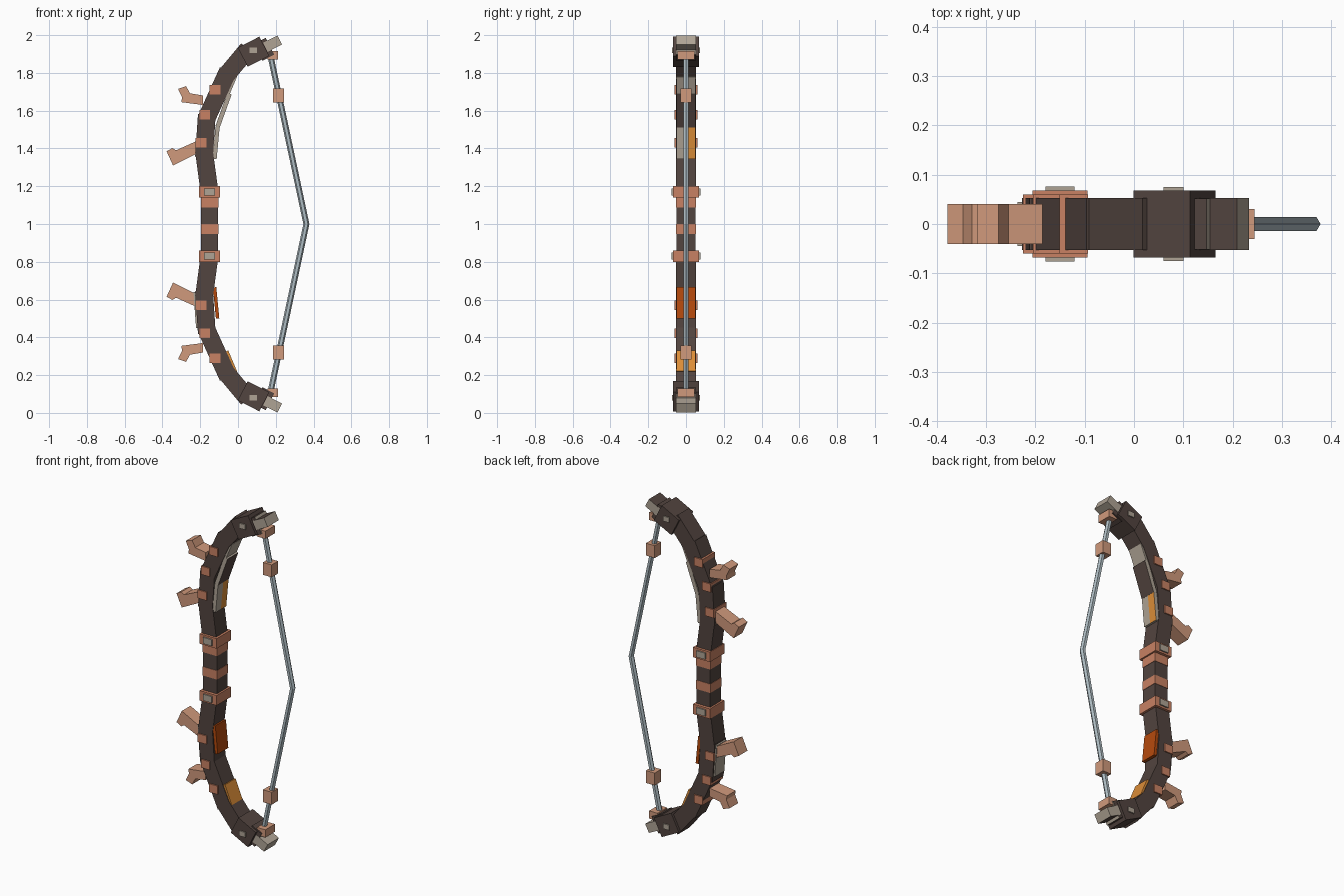
import bpy, bmesh, math
from mathutils import Matrix, Vector

cube = bpy.data.objects.get("Cube")
if cube:
    bpy.data.objects.remove(cube, do_unlink=True)


def material(name, rgb):
    m = bpy.data.materials.new(name)
    m.use_nodes = True
    m.diffuse_color = (*rgb, 1)
    m.node_tree.nodes["Principled BSDF"].inputs["Base Color"].default_value = (*rgb, 1)
    return m


DARK = material("dark_wood", (0.085, 0.058, 0.05))
COPPER = material("copper", (0.58, 0.22, 0.125))
LIGHT = material("light_copper", (0.63, 0.32, 0.2))
PALE = material("pale_stone", (0.43, 0.37, 0.30))
STRING = material("string_grey", (0.43, 0.51, 0.55))
BURNT = material("burnt_orange", (0.46, 0.067, 0.004))
ORANGE = material("orange", (0.72, 0.27, 0.04))


def finish(name, bm, mat, accent=None, rule=None):
    """Turn a bmesh into an object; faces whose normal passes the rule get the accent."""
    bmesh.ops.recalc_face_normals(bm, faces=bm.faces)
    bm.normal_update()
    mesh = bpy.data.meshes.new(name)
    mesh.materials.append(mat)
    if accent:
        mesh.materials.append(accent)
        for f in bm.faces:
            f.material_index = 1 if rule(f.normal) else 0
    bm.to_mesh(mesh)
    bm.free()
    ob = bpy.data.objects.new(name, mesh)
    bpy.context.collection.objects.link(ob)
    return ob


def box(name, center, size, mat, tilt=0, accent=None, rule=None):
    bm = bmesh.new()
    m = (Matrix.Translation(center) @ Matrix.Rotation(-tilt, 4, 'Y')
         @ Matrix.Diagonal((*size, 1)))
    bmesh.ops.create_cube(bm, size=1, matrix=m)
    return finish(name, bm, mat, accent, rule)


def bar(name, a, b, width, y0, y1, mat, accent=None, rule=None):
    """Box running between two (x, z) points."""
    dx, dz = b[0] - a[0], b[1] - a[1]
    center = ((a[0] + b[0]) / 2, (y0 + y1) / 2, (a[1] + b[1]) / 2)
    return box(name, center, (math.hypot(dx, dz), y1 - y0, width), mat,
               math.atan2(dz, dx), accent, rule)


def prism(name, outline, half, mat):
    bm = bmesh.new()
    face = bm.faces.new([bm.verts.new((x, -half, z)) for x, z in outline])
    ext = bmesh.ops.extrude_face_region(bm, geom=[face])
    moved = [v for v in ext["geom"] if isinstance(v, bmesh.types.BMVert)]
    bmesh.ops.translate(bm, verts=moved, vec=(0, 2 * half, 0))
    return finish(name, bm, mat)


def inner(n):
    return n.x > 0.7


# Grip with wrapped bands
box("grip", (-0.15, 0, 1), (0.09, 0.1, 0.36), DARK)
for z in (1.113, 0.973):
    box("grip_band", (-0.15, 0, z), (0.094, 0.104, 0.053), COPPER)

LIMB = [((-0.151, 1.17), (-0.18, 1.385)), ((-0.18, 1.353), (-0.165, 1.58)),
        ((-0.164, 1.565), (-0.053, 1.81)), ((-0.058, 1.793), (0.053, 1.926))]
SPIKES = [
    [(-0.317, 1.715), (-0.275, 1.73), (-0.254, 1.692), (-0.185, 1.68),
     (-0.185, 1.63), (-0.30, 1.645), (-0.296, 1.67)],
    [(-0.378, 1.385), (-0.347, 1.402), (-0.328, 1.39), (-0.222, 1.438),
     (-0.215, 1.375), (-0.333, 1.315), (-0.344, 1.31)]]

# Both limbs, the lower one a reflection of the upper
for side, s in (("upper", 1), ("lower", -1)):
    def P(p):
        return (p[0], 1 + s * (p[1] - 1))

    def at(x, z, y=0):
        return (x, y, 1 + s * (z - 1))

    for a, b in LIMB:
        bar(side + "_limb", P(a), P(b), 0.094, -0.053, 0.053, DARK)

    # Clasp and studs
    box(side + "_clasp", at(-0.15, 1.17), (0.112, 0.136, 0.06), COPPER)
    box(side + "_clasp_plate", at(-0.15, 1.17), (0.058, 0.152, 0.038), PALE)
    for x, z in ((-0.122, 1.71), (-0.176, 1.578), (-0.196, 1.43)):
        box(side + "_stud", at(x, z), (0.057, 0.12, 0.05), COPPER)

    # Spikes on the outer edge
    for outline in SPIKES:
        prism(side + "_spike", [P(p) for p in outline], 0.041, LIGHT)

    # Tip
    tilt = s * math.radians(27)
    box(side + "_tip_block", at(0.082, 1.912), (0.128, 0.136, 0.114), DARK, tilt)
    box(side + "_tip_nub", at(0.08, 1.92), (0.04, 0.15, 0.03), PALE)
    box(side + "_tip_neck", at(0.138, 1.925), (0.07, 0.104, 0.1), DARK, tilt,
        PALE, inner)
    box(side + "_tip_end", at(0.183, 1.955), (0.085, 0.106, 0.054), PALE, tilt,
        DARK, lambda n: s * n.z > 0.7)

    # String fittings
    box(side + "_string_anchor", at(0.185, 1.893), (0.055, 0.09, 0.046), LIGHT)
    box(side + "_string_bead", at(0.215, 1.68), (0.058, 0.06, 0.074), LIGHT)

    # Inlay on the inner bend near the tip
    bar(side + "_tip_inlay", P((-0.058, 1.672)), P((-0.012, 1.782)), 0.014,
        -0.05, 0.05, PALE if s > 0 else ORANGE)

# Upper inlays on the inner edge
low, mid, top = (-0.124, 1.345), (-0.108, 1.515), (-0.045, 1.69)
bar("upper_inlay_front", low, mid, 0.022, -0.05, 0, PALE)
bar("upper_inlay_back", low, mid, 0.022, 0, 0.05, PALE, ORANGE, inner)
bar("upper_inlay_strip", mid, top, 0.024, -0.05, 0.05, PALE, DARK, inner)

# Lower inlays
bar("lower_inner_inlay", (-0.124, 0.665), (-0.108, 0.5), 0.018, -0.05, 0.05, BURNT)
bar("lower_outer_inlay", (-0.228, 0.64), (-0.214, 0.45), 0.016, -0.045, 0.045, PALE)

# Bowstring, one hexagonal rod bent at the middle
bm = bmesh.new()
rings = []
for x, z in ((0.17, 0.1), (0.362, 1), (0.17, 1.9)):
    rings.append([bm.verts.new((x + 0.016 * math.cos(i * math.pi / 3),
                                0.016 * math.sin(i * math.pi / 3), z))
                  for i in range(6)])
for lower, upper in zip(rings, rings[1:]):
    for i in range(6):
        j = (i + 1) % 6
        bm.faces.new((lower[i], lower[j], upper[j], upper[i]))
bm.faces.new(rings[0])
bm.faces.new(rings[-1])
finish("bowstring", bm, STRING)
